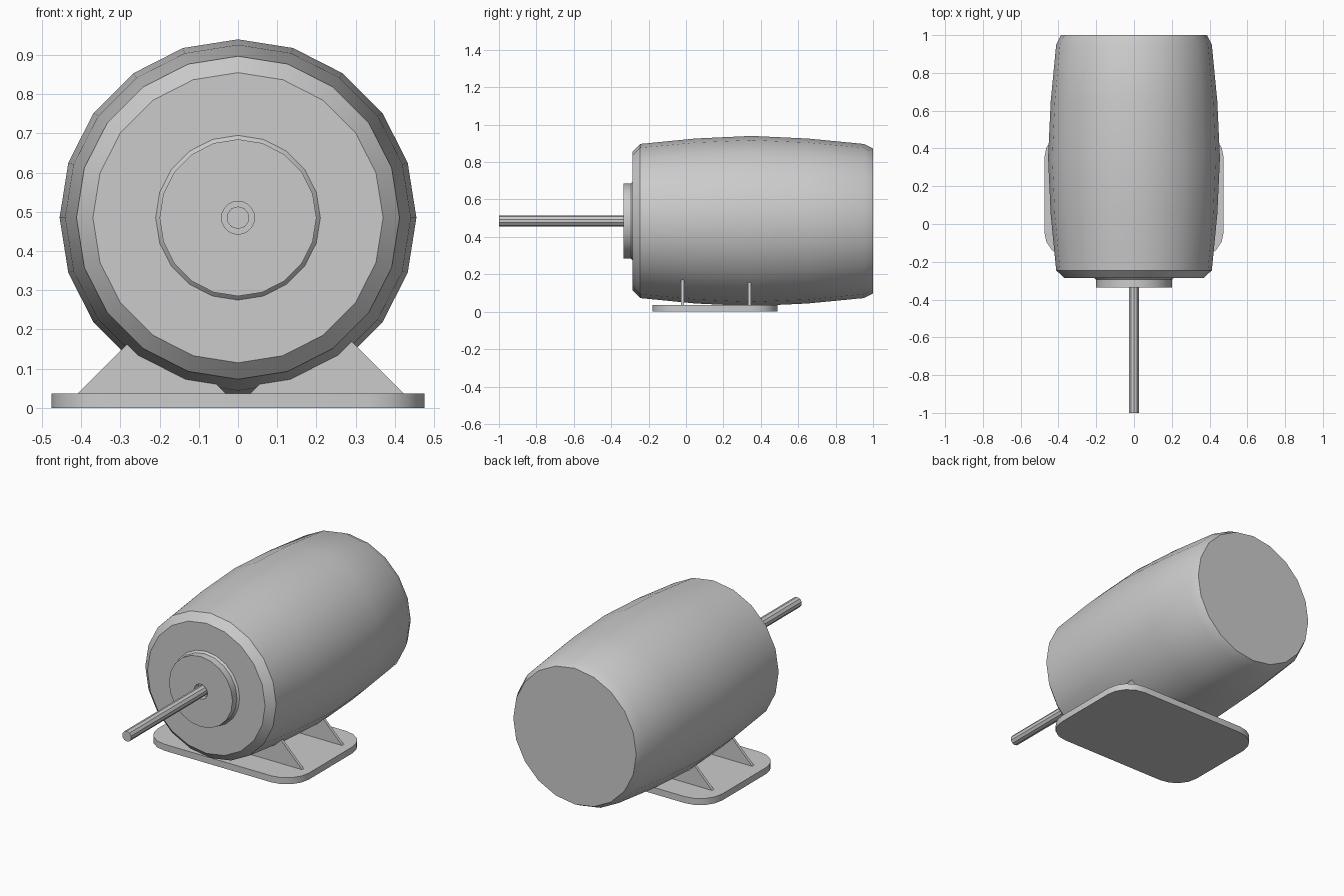
import bpy, bmesh, math

if "Cube" in bpy.data.objects:
    bpy.data.objects.remove(bpy.data.objects["Cube"])

AXIS_Z = 0.485  # height of the motor axis


def finish(bm, name, smooth):
    bmesh.ops.recalc_face_normals(bm, faces=bm.faces)
    mesh = bpy.data.meshes.new(name)
    bm.to_mesh(mesh)
    bm.free()
    ob = bpy.data.objects.new(name, mesh)
    bpy.context.collection.objects.link(ob)
    if smooth:
        bpy.ops.object.select_all(action='DESELECT')
        bpy.context.view_layer.objects.active = ob
        ob.select_set(True)
        bpy.ops.object.shade_smooth_by_angle(angle=math.radians(30))
    return ob


def revolve(name, profile, sides):
    """Turn (y, radius) points around the motor axis and cap both ends."""
    bm = bmesh.new()
    rings = []
    for y, r in profile:
        angles = [2 * math.pi * i / sides for i in range(sides)]
        rings.append([bm.verts.new((r * math.sin(a), y, AXIS_Z + r * math.cos(a))) for a in angles])
    for a, b in zip(rings, rings[1:]):
        for i in range(sides):
            j = (i + 1) % sides
            bm.faces.new((a[i], a[j], b[j], b[i]))
    bm.faces.new(rings[0])
    bm.faces.new(rings[-1])
    return finish(bm, name, True)


def extrude(name, points, vector, smooth=False):
    """Extrude a flat outline along a vector."""
    bm = bmesh.new()
    face = bm.faces.new([bm.verts.new(p) for p in points])
    new = bmesh.ops.extrude_face_region(bm, geom=[face])['geom']
    verts = [v for v in new if isinstance(v, bmesh.types.BMVert)]
    bmesh.ops.translate(bm, verts=verts, vec=vector)
    # restore the starting cap if the extrusion removed it
    if not face.is_valid:
        bmesh.ops.holes_fill(bm, edges=bm.edges)
    return finish(bm, name, smooth)


# Barrel-shaped housing with chamfered ends
revolve("motor_housing", [(-0.285, 0.37), (-0.245, 0.412), (0.05, 0.441), (0.35, 0.455),
                          (0.65, 0.441), (0.95, 0.412), (1.0, 0.387)], 20)

# Front collar with a shallow shaft hole
revolve("front_collar", [(-0.28, 0.215), (-0.295, 0.2), (-0.335, 0.2),
                         (-0.335, 0.042), (-0.295, 0.042)], 20)

# Drive shaft
revolve("drive_shaft", [(-1.0, 0.029), (-0.28, 0.029)], 10)

# Base plate with rounded corners
r = 0.14
outline = []
for k, (sx, cy) in enumerate([(1, 0.35), (-1, 0.35), (-1, -0.04), (1, -0.04)]):
    for s in range(5):
        a = math.radians(90 * k + 22.5 * s)
        outline.append((sx * (0.475 - r) + r * math.cos(a), cy + r * math.sin(a), 0))
extrude("base_plate", outline, (0, 0, 0.037), True)

# Triangular support ribs whose tips run into the housing
for end, y in (("front", -0.02), ("rear", 0.34)):
    for side, inner, outer in (("left", -0.03, -0.41), ("right", 0.03, 0.425)):
        base, mid = 0.035, (inner + outer) / 2
        tip = base + abs(outer - inner) / 2
        extrude(f"{end}_{side}_rib",
                [(inner, y - 0.008, base), (outer, y - 0.008, base), (mid, y - 0.008, tip)],
                (0, 0.016, 0))
